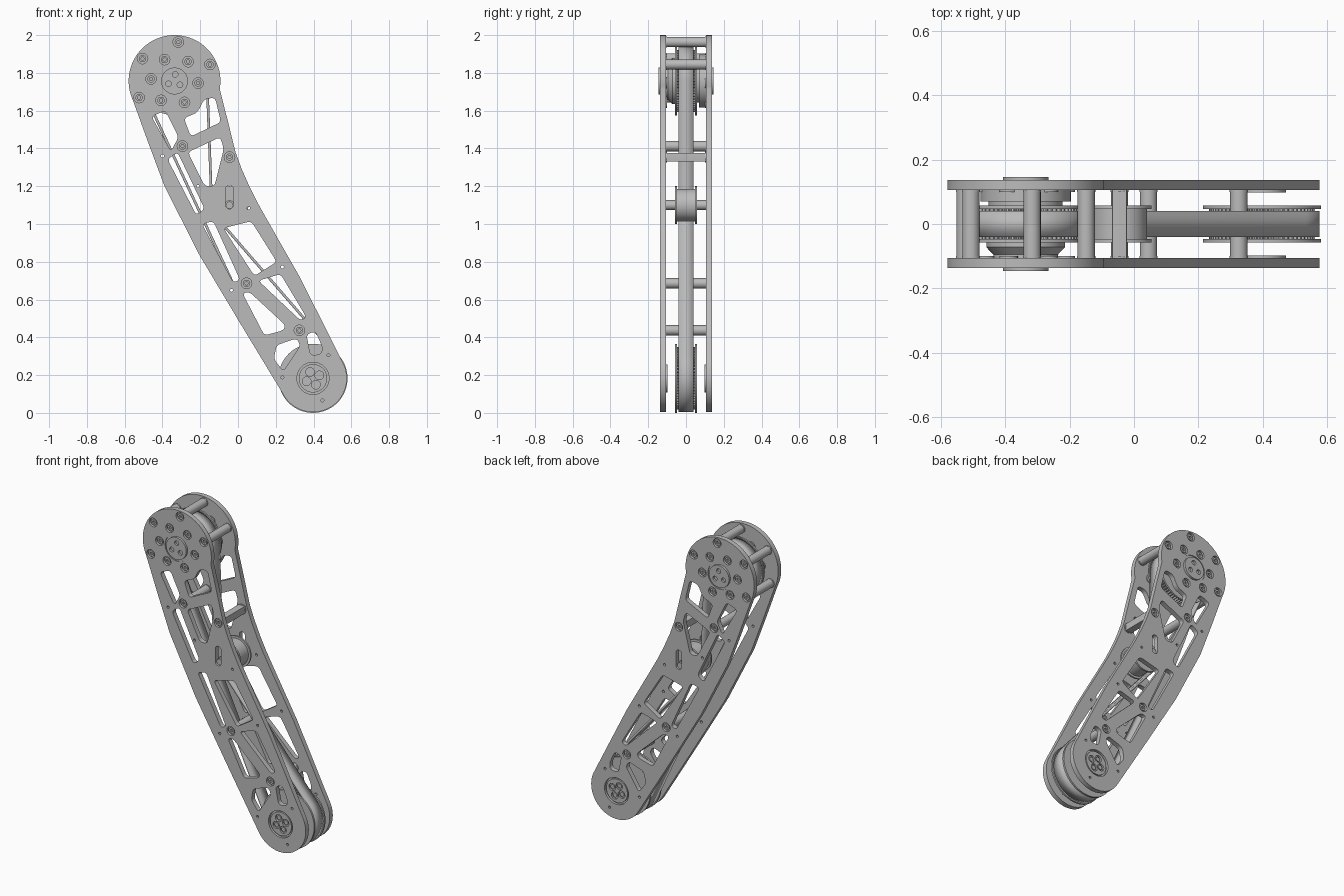
import bpy, bmesh
from math import sin, cos, pi, radians
from mathutils import Vector

cube = bpy.data.objects.get("Cube")
if cube:
    bpy.data.objects.remove(cube, do_unlink=True)

metal = bpy.data.materials.new("satin grey metal")
metal.use_nodes = True
metal.diffuse_color = (0.5, 0.5, 0.5, 1)
metal.node_tree.nodes["Principled BSDF"].inputs["Base Color"].default_value = (0.5, 0.5, 0.5, 1)

# Joint centres in the side plane (x, z)
UPPER, LOWER, IDLER = (-0.336, 1.757), (0.397, 0.183), (-0.045, 1.1)


def finish(name, mesh):
    mesh.materials.clear()
    mesh.materials.append(metal)
    obj = bpy.data.objects.new(name, mesh)
    bpy.context.collection.objects.link(obj)
    bpy.context.view_layer.objects.active = obj
    bpy.ops.object.select_all(action='DESELECT')
    obj.select_set(True)
    bpy.ops.object.shade_smooth_by_angle(angle=radians(30))
    return obj


def polar(centre, radius, degrees):
    a = radians(degrees)
    return (centre[0] + radius * cos(a), centre[1] + radius * sin(a))


def arc(centre, radius, start, end, steps=40):
    return [polar(centre, radius, start + (end - start) * i / steps) for i in range(steps + 1)]


def circle(centre, radius, steps=28):
    return arc(centre, radius, 0, 360, steps)[:-1]


def rounded(points, radius):
    """Replace each corner of a polygon with a short curve."""
    result = []
    for i, p in enumerate(points):
        p = Vector(p)
        ends = []
        for q in (points[i - 1], points[(i + 1) % len(points)]):
            d = Vector(q) - p
            ends.append(p + d.normalized() * min(radius, d.length * 0.45))
        for k in range(6):
            t = k / 5
            result.append(ends[0] * (1 - t) ** 2 + p * 2 * t * (1 - t) + ends[1] * t * t)
    return result


def sheet(name, outline, holes, y_min, y_max):
    """Flat plate in the side plane with through holes."""
    curve = bpy.data.curves.new(name, 'CURVE')
    curve.dimensions = '2D'
    curve.fill_mode = 'BOTH'
    curve.extrude = (y_max - y_min) / 2
    for loop in [outline] + holes:
        spline = curve.splines.new('POLY')
        spline.points.add(len(loop) - 1)
        for point, (x, z) in zip(spline.points, loop):
            point.co = (x, z, 0, 1)
        spline.use_cyclic_u = True
    temp = bpy.data.objects.new(name + " curve", curve)
    bpy.context.collection.objects.link(temp)
    bpy.context.view_layer.update()
    graph = bpy.context.evaluated_depsgraph_get()
    mesh = bpy.data.meshes.new_from_object(temp.evaluated_get(graph))
    bpy.data.objects.remove(temp, do_unlink=True)
    middle = (y_min + y_max) / 2
    for v in mesh.vertices:
        x, z, h = v.co
        v.co = (x, middle - h, z)
    bm = bmesh.new()
    bm.from_mesh(mesh)
    bmesh.ops.remove_doubles(bm, verts=bm.verts, dist=1e-5)
    bmesh.ops.recalc_face_normals(bm, faces=bm.faces)
    bm.to_mesh(mesh)
    bm.free()
    return finish(name, mesh)


def turned(name, centre, profile, steps=48):
    """Closed round part about a y axis from (y, radius) pairs."""
    bm = bmesh.new()
    rings = [[bm.verts.new((x, y, z)) for x, z in circle(centre, r, steps)] for y, r in profile]
    for a, b in zip(rings, rings[1:]):
        for i in range(steps):
            j = (i + 1) % steps
            bm.faces.new((a[i], a[j], b[j], b[i]))
    bm.faces.new(rings[0])
    bm.faces.new(rings[-1])
    bmesh.ops.recalc_face_normals(bm, faces=bm.faces)
    mesh = bpy.data.meshes.new(name)
    bm.to_mesh(mesh)
    bm.free()
    return finish(name, mesh)


def rod(name, centre, radius, y_a, y_b, steps=48):
    return turned(name, centre, [(min(y_a, y_b), radius), (max(y_a, y_b), radius)], steps)


# Side plate outline and lightening windows
outline = (arc(UPPER, 0.243, -10, 205, 64)
           + [(-0.475, 1.43), (-0.389, 1.2), (-0.204, 0.835), (0.008, 0.48)]
           + arc(LOWER, 0.179, 209, 388, 56)
           + [(0.325, 0.723), (0.167, 1.0), (0.105, 1.11), (0.06, 1.2),
              (0.02, 1.29), (-0.013, 1.38), (-0.05, 1.53)])
windows = [
    [(-.458, 1.57), (-.384, 1.6), (-.315, 1.46), (-.355, 1.385)],
    [(-.373, 1.343), (-.32, 1.38), (-.177, 1.08), (-.22, 1.047)],
    [(-.286, 1.56), (-.215, 1.59), (-.18, 1.66), (-.122, 1.67), (-.09, 1.54), (-.25, 1.463)],
    [(-.265, 1.38), (-.095, 1.46), (-.075, 1.4), (-.125, 1.2), (-.175, 1.2)],
    [(-.19, 1), (-.13, 1.015), (.01, .705), (-.025, .69)],
    [(-.077, .978), (.07, 1.015), (.205, .8), (.087, .725)],
    [(.108, .7), (.225, .735), (.362, .506), (.33, .49)],
    [(.024, .633), (.061, .64), (.251, .464), (.24, .437), (.14, .41)],
    [(.204, .358), (.31, .395), (.33, .358), (.24, .22), (.19, .285)],
    [(.362, .416), (.41, .432), (.447, .347), (.44, .31), (.384, .305)],
]
slot = arc((-0.045, 1.185), 0.02, 0, 180, 10) + arc((-0.045, 1.1), 0.02, 180, 360, 10)
pin_holes = [(-.4, 1.36), (-.212, 1.2), (.056, 1.084), (.235, .772),
             (-.034, .649), (.479, .305), (.235, .188), (.447, .066)]
spacers = [polar(UPPER, 0.207, a) for a in (25, 84.5, 145, 205)]
spacers += [(-.294, 1.412), (-.045, 1.354), (.045, .686), (.325, .437)]
hub_bolts = [polar(UPPER, 0.125, a) for a in range(-5, 355, 60)]
plate_holes = [rounded(w, 0.022) for w in windows] + [slot]
plate_holes += [circle(p, 0.008, 12) for p in pin_holes]
plate_holes += [circle(p, 0.028, 20) for p in spacers + hub_bolts]
plate_holes += [circle(UPPER, 0.085, 48), circle(LOWER, 0.085, 48)]

for side, s in (("front", -1), ("back", 1)):
    def span(a, b):
        return sorted((s * a, s * b))

    sheet(side + "_side_plate", outline, plate_holes, *span(0.106, 0.137))
    # Recessed screws
    for p in spacers + hub_bolts:
        rod(side + "_screw_seat", p, 0.0285, s * 0.1, s * 0.122, 20)
        sheet(side + "_screw_head", circle(p, 0.019, 20), [circle(p, 0.009, 6)], *span(0.122, 0.132))
    # Upper bearing cap and its seat
    rod(side + "_upper_bearing_seat", UPPER, 0.0855, s * 0.1, s * 0.132)
    cap_holes = [circle(polar(UPPER, 0.035, a), 0.015, 16) for a in (85, 205, 325)]
    sheet(side + "_upper_bearing_cap", circle(UPPER, 0.071, 48), cap_holes, *span(0.132, 0.146))
    # Lower axle cap with four screws
    rod(side + "_lower_axle_seat", LOWER, 0.0855, s * 0.106, s * 0.122)
    rod(side + "_lower_axle_boss", LOWER, 0.074, s * 0.098, s * 0.106)
    bolts = [polar(LOWER, 0.037, a) for a in (25, 115, 205, 295)]
    sheet(side + "_lower_axle_cap", circle(LOWER, 0.075, 48),
          [circle(p, 0.023, 20) for p in bolts], *span(0.122, 0.133))
    for p in bolts:
        rod("lower_axle_screw", p, 0.014, s * 0.12, s * 0.129, 16)
    # Pulley flanges
    for label, centre, radius in (("upper", UPPER, 0.182), ("lower", LOWER, 0.183), ("idler", IDLER, 0.1)):
        rod(side + "_" + label + "_flange", centre, radius, s * 0.047, s * 0.058, 64)

# Spacers between the plates
for p in spacers:
    if p != (-.045, 1.354):
        rod("spacer", p, 0.027, -0.106, 0.106, 24)

# Square cross bar with a tapped hole
bar = sheet("cross_bar", rounded([(-.068, 1.33), (-.022, 1.33), (-.022, 1.377), (-.068, 1.377)], 0.003),
            [], -0.106, 0.106)

# Upper hub: tapered at the front, stepped at the back
turned("front_upper_hub", UPPER, [(-0.106, 0.1), (-0.095, 0.1), (-0.072, 0.122), (-0.055, 0.122)])
turned("back_upper_hub", UPPER, [(0.055, 0.115), (0.07, 0.115), (0.07, 0.14), (0.106, 0.14)])

# Toothed pulleys and the idler
for label, centre in (("upper", UPPER), ("lower", LOWER)):
    teeth = [polar(centre, 0.165 if i % 4 < 2 else 0.154, i * 360 / 240) for i in range(240)]
    sheet(label + "_toothed_pulley", teeth, [], -0.048, 0.048)
rod("idler_roller", IDLER, 0.086, -0.048, 0.048)
rod("idler_axle", IDLER, 0.026, -0.106, 0.106, 24)
rod("idler_axle_end", IDLER, 0.019, -0.125, 0.125, 20)

# Belt around both pulleys, bent inwards by the idler
path = (arc(UPPER, 0.172, 0, 205) + arc(LOWER, 0.172, 205, 401)
        + arc(IDLER, 0.094, 221, 181, 12))
bm = bmesh.new()
near = [bm.verts.new((x, -0.041, z)) for x, z in path]
far = [bm.verts.new((x, 0.041, z)) for x, z in path]
for i in range(len(path)):
    bm.faces.new((near[i - 1], near[i], far[i], far[i - 1]))
mesh = bpy.data.meshes.new("drive_belt")
bm.to_mesh(mesh)
bm.free()
belt = finish("drive_belt", mesh)
thick = belt.modifiers.new("thickness", 'SOLIDIFY')
thick.thickness = 0.014
thick.offset = 0
